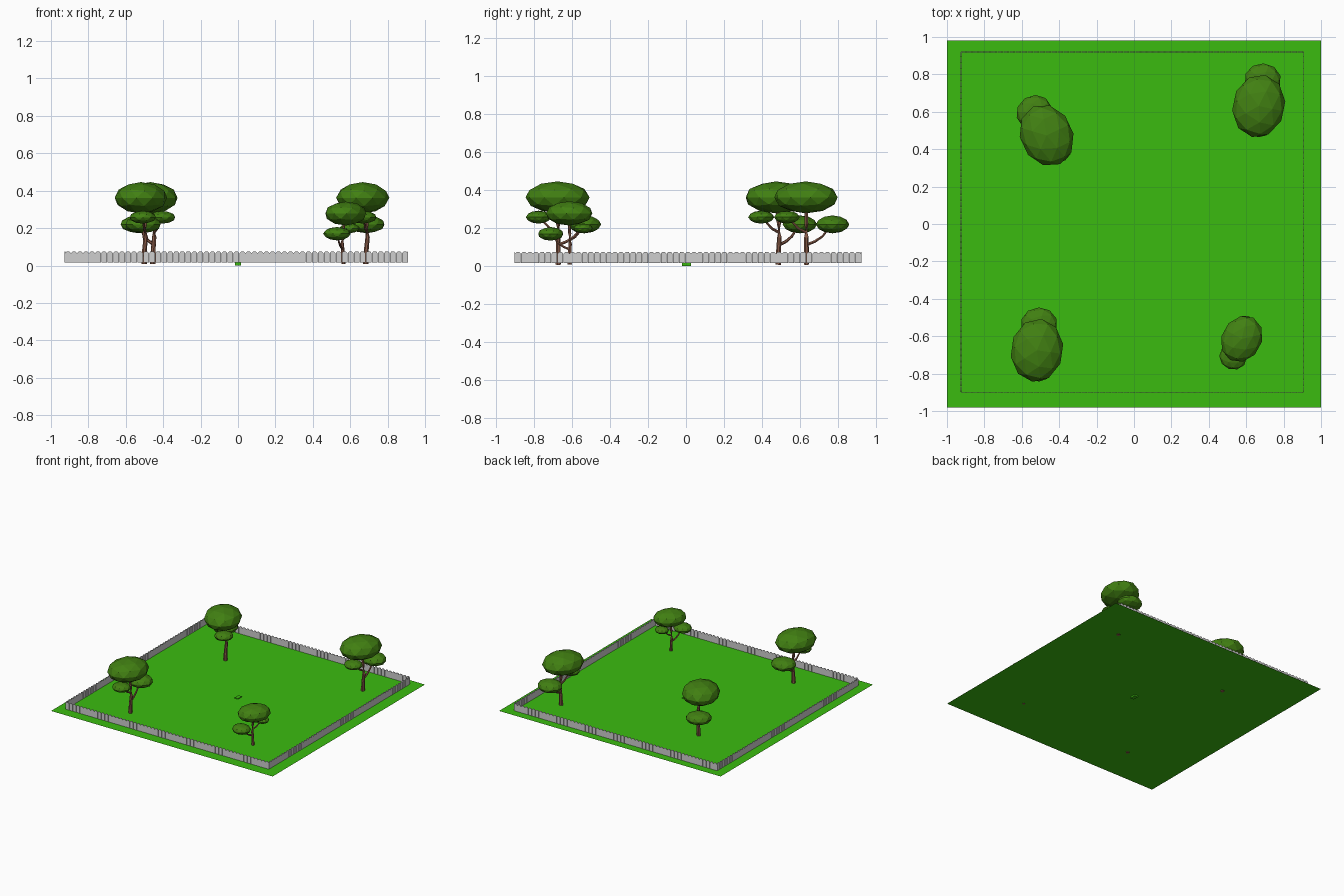
import bpy, bmesh, math
from mathutils import Vector, Matrix

if "Cube" in bpy.data.objects:
    bpy.data.objects.remove(bpy.data.objects["Cube"])

GROUND = 0.012


def material(name, rgb):
    m = bpy.data.materials.new(name)
    m.diffuse_color = (*rgb, 1)
    m.use_nodes = True
    m.node_tree.nodes["Principled BSDF"].inputs["Base Color"].default_value = m.diffuse_color
    return m


GRASS = material("grass green", (0.043, 0.50, 0.005))
LEAF = material("leaf green", (0.053, 0.215, 0.006))
BARK = material("bark brown", (0.25, 0.105, 0.065))
PICKET = material("fence grey", (0.62, 0.62, 0.62))


def make_object(name, bm, mat):
    me = bpy.data.meshes.new(name)
    bmesh.ops.recalc_face_normals(bm, faces=bm.faces)
    bm.to_mesh(me)
    bm.free()
    me.materials.append(mat)
    ob = bpy.data.objects.new(name, me)
    bpy.context.collection.objects.link(ob)
    return ob


def tube(bm, path, sides=7):
    """Tapered tube through (x, y, z, radius) points."""
    pts = [Vector(p[:3]) for p in path]
    rings = []
    for i, p in enumerate(pts):
        d = pts[min(i + 1, len(pts) - 1)] - pts[max(i - 1, 0)]
        q = d.to_track_quat('Z', 'Y')
        r = path[i][3]
        rings.append([bm.verts.new(p + q @ Vector((r * math.cos(a), r * math.sin(a), 0)))
                      for a in (2 * math.pi * k / sides for k in range(sides))])
    for a, b in zip(rings, rings[1:]):
        for k in range(sides):
            n = (k + 1) % sides
            bm.faces.new((a[k], a[n], b[n], b[k]))
    bm.faces.new(rings[0][::-1])
    bm.faces.new(rings[-1])


def blob(bm, centre, radii, turn=0):
    """Flattened low-poly leaf clump."""
    mat = (Matrix.Translation(centre) @ Matrix.Rotation(math.radians(turn), 4, 'Z')
           @ Matrix.Diagonal((*radii, 1)))
    bmesh.ops.create_icosphere(bm, subdivisions=2, radius=1, matrix=mat)


def tree(label, x, y, turn, scale):
    place = (Matrix.Translation((x, y, GROUND))
             @ Matrix.Rotation(math.radians(turn), 4, 'Z') @ Matrix.Scale(scale, 4))
    # trunk with two side branches
    bm = bmesh.new()
    tube(bm, [(0, 0, -0.004, 0.015), (0.002, 0, 0.07, 0.013), (0.009, 0, 0.14, 0.012),
              (0.004, 0, 0.21, 0.011), (-0.012, 0, 0.31, 0.008)])
    tube(bm, [(0.006, 0, 0.10, 0.009), (0.004, 0.045, 0.118, 0.008),
              (0.0, 0.085, 0.145, 0.007), (0.0, 0.12, 0.19, 0.005)], 6)
    tube(bm, [(0.007, 0, 0.165, 0.008), (0.0, -0.04, 0.185, 0.007),
              (-0.006, -0.085, 0.23, 0.005)], 6)
    make_object(label + "_trunk", bm, BARK).matrix_world = place
    # crown and two smaller clumps
    bm = bmesh.new()
    blob(bm, (-0.017, -0.003, 0.35), (0.141, 0.17, 0.084), -9)
    blob(bm, (-0.003, 0.138, 0.208), (0.098, 0.088, 0.047))
    blob(bm, (-0.009, -0.103, 0.246), (0.072, 0.067, 0.034))
    make_object(label + "_leaves", bm, LEAF).matrix_world = place


def fence(label, start, end, count=57, height=0.06, thick=0.004):
    """Row of pointed pickets from start to end."""
    start, end = Vector((*start, GROUND + 0.004)), Vector((*end, GROUND + 0.004))
    along = (end - start).normalized()
    across = Vector((-along.y, along.x, 0)) * thick
    pitch = (end - start).length / count
    w = pitch * 0.47
    outline = [(-w, 0), (w, 0), (w, height * 0.84), (w * 0.4, height),
               (-w * 0.4, height), (-w, height * 0.84)]
    bm = bmesh.new()
    for i in range(count):
        c = start + along * pitch * (i + 0.5) - across / 2
        f = bm.faces.new([bm.verts.new(c + along * u + Vector((0, 0, v))) for u, v in outline])
        ext = bmesh.ops.extrude_face_region(bm, geom=[f], use_keep_orig=True)
        bmesh.ops.translate(bm, vec=across,
                            verts=[g for g in ext["geom"] if isinstance(g, bmesh.types.BMVert)])
    make_object(label, bm, PICKET)


# lawn
bm = bmesh.new()
bmesh.ops.create_grid(bm, x_segments=1, y_segments=1, size=1,
                      matrix=Matrix.Translation((0, 0, GROUND)) @ Matrix.Diagonal((1, 0.982, 1, 1)))
make_object("lawn", bm, GRASS)

# small block in the middle of the lawn
bm = bmesh.new()
bmesh.ops.create_cube(bm, size=1, matrix=Matrix.Translation((0, 0.002, 0.009))
                      @ Matrix.Diagonal((0.032, 0.048, 0.018, 1)))
make_object("centre_block", bm, GRASS)

# fences on all four sides
X0, X1, Y0, Y1 = -0.925, 0.908, -0.9, 0.92
fence("front_fence", (X0, Y0), (X1, Y0))
fence("back_fence", (X0, Y1), (X1, Y1))
fence("left_fence", (X0, Y0), (X0, Y1))
fence("right_fence", (X1, Y0), (X1, Y1))

# trees
tree("front_left_tree", -0.502, -0.672, 1, 1.0)
tree("front_right_tree", 0.563, -0.612, 160, 0.76)
tree("back_right_tree", 0.684, 0.633, -3, 1.0)
tree("back_left_tree", -0.455, 0.486, 34, 1.0)
